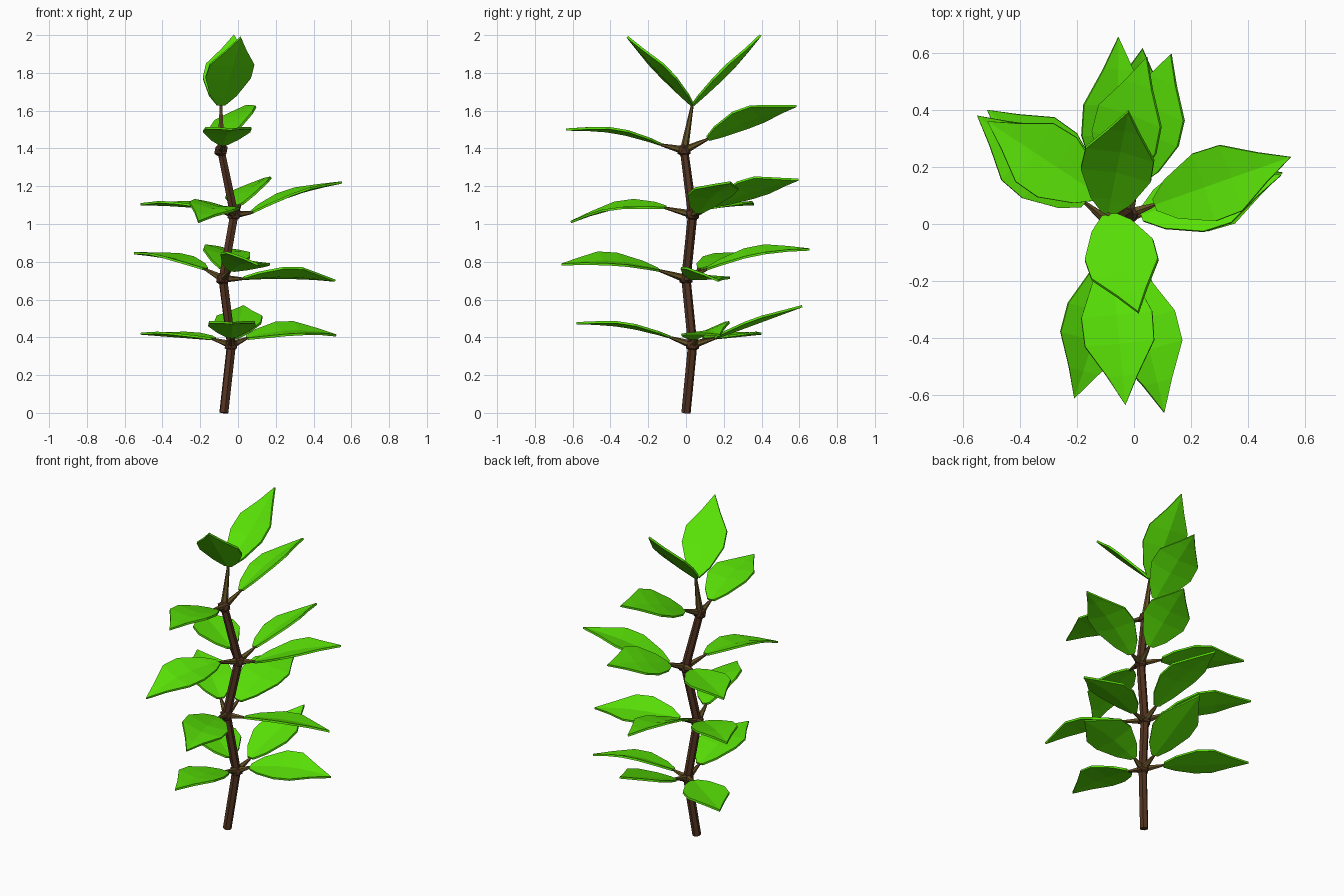
import bpy, bmesh, math
from mathutils import Vector as V

if "Cube" in bpy.data.objects:
    bpy.data.objects.remove(bpy.data.objects["Cube"])


def material(name, color):
    m = bpy.data.materials.new(name)
    m.diffuse_color = (*color, 1)
    m.use_nodes = True
    m.node_tree.nodes["Principled BSDF"].inputs["Base Color"].default_value = m.diffuse_color
    return m


BARK = material("bark", (0.085, 0.033, 0.015))
STALK = material("stalk", (0.13, 0.085, 0.02))
GREEN = material("leaf_green", (0.10, 0.76, 0.002))


def finish(bm, name, mat):
    bmesh.ops.recalc_face_normals(bm, faces=bm.faces)
    me = bpy.data.meshes.new(name)
    bm.to_mesh(me)
    bm.free()
    me.materials.append(mat)
    ob = bpy.data.objects.new(name, me)
    bpy.context.collection.objects.link(ob)
    return ob


def tube(name, a, b, r1, r2, mat, sides=6):
    bm = bmesh.new()
    bmesh.ops.create_cone(bm, cap_ends=True, segments=sides,
                          radius1=r1, radius2=r2, depth=(b - a).length)
    ob = finish(bm, name, mat)
    ob.location = (a + b) / 2
    ob.rotation_euler = (b - a).to_track_quat('Z', 'Y').to_euler()


# station along the leaf, half width, share of the bend
PROFILE = [(0, .022, 0), (.13, .073, .4), (.38, .125, .95), (.58, .122, 1), (.8, .054, .6)]


def leaf(name, base, tip, roll=0, bend=0, fold=.018):
    axis = tip - base
    side = axis.cross(V((0, 0, 1))).normalized()
    up = side.cross(axis).normalized()
    r = math.radians(roll)
    side, up = side * math.cos(r) + up * math.sin(r), up * math.cos(r) - side * math.sin(r)
    bm = bmesh.new()
    rows = []
    for t, w, k in PROFILE:
        mid = base + axis * t + up * bend * k
        lift = up * fold * w / .13
        rows.append([bm.verts.new(p) for p in
                     (mid - side * w + lift, mid, mid + side * w + lift)])
    for p, q in zip(rows, rows[1:]):
        for i in (0, 1):
            bm.faces.new((p[i], p[i + 1], q[i + 1], q[i]))
    end = bm.verts.new(tip)
    for i in (0, 1):
        bm.faces.new((rows[-1][i], rows[-1][i + 1], end))
    ob = finish(bm, name, GREEN)
    mod = ob.modifiers.new("thickness", 'SOLIDIFY')
    mod.thickness = .012
    mod.offset = 0


# zigzag stem with knobbly nodes
nodes = [V(p) for p in ((-.075, 0, 0), (-.035, .035, .36), (-.08, 0, .71),
                        (-.02, .035, 1.05), (-.09, -.01, 1.39), (-.09, .035, 1.64))]
radii = [(.025, .025)] * 3 + [(.025, .022), (.022, .007)]
for i, (r1, r2) in enumerate(radii):
    tube(f"stem_{i + 1}", nodes[i], nodes[i + 1], r1, r2, BARK if i < 4 else STALK)
for i in range(1, 5):
    bm = bmesh.new()
    bmesh.ops.create_icosphere(bm, subdivisions=1, radius=.04)
    finish(bm, f"node_{i}", BARK).location = nodes[i]

# leaves: node, tip, roll, bend, rise and reach of the stalk
leaves = [
    (1, (.52, .18, .41), -15, .03, .035, .085), (1, (-.515, .40, .42), 0, 0, .03, .12),
    (1, (-.03, -.58, .475), 0, .02, .04, .12), (1, (.03, .615, .565), 0, 0, .035, .12),
    (2, (.515, .17, .70), 12, .02, .0, .11), (2, (-.55, .38, .845), 0, .015, .05, .12),
    (2, (.105, -.66, .785), 15, .03, .045, .15), (2, (-.055, .655, .865), -10, .03, .05, .11),
    (3, (.55, .235, 1.22), 0, .02, .01, .10), (3, (-.515, .36, 1.105), 0, .005, .03, .12),
    (3, (-.21, -.61, 1.01), 10, .035, .035, .15), (3, (.13, .595, 1.235), 20, .015, .05, .12),
    (4, (-.03, -.635, 1.50), 0, .025, .03, .125), (4, (.045, .585, 1.625), 20, .02, .06, .13)]
for i, (n, tip, roll, bend, rise, reach) in enumerate(leaves):
    tip = V(tip)
    flat = tip - nodes[n]
    flat.z = 0
    base = nodes[n] + flat.normalized() * reach + V((0, 0, rise))
    tube(f"leaf_stalk_{i + 1}", nodes[n], base, .022, .007, STALK)
    leaf(f"leaf_{i + 1}", base, tip, roll, bend)

# top pair of leaves
leaf("top_leaf_front", nodes[5] - V((0, .005, .01)), V((.015, -.31, 1.99)), 0, -.005)
leaf("top_leaf_back", nodes[5] + V((0, .005, -.01)), V((-.02, .395, 2.0)), 0, -.015)
